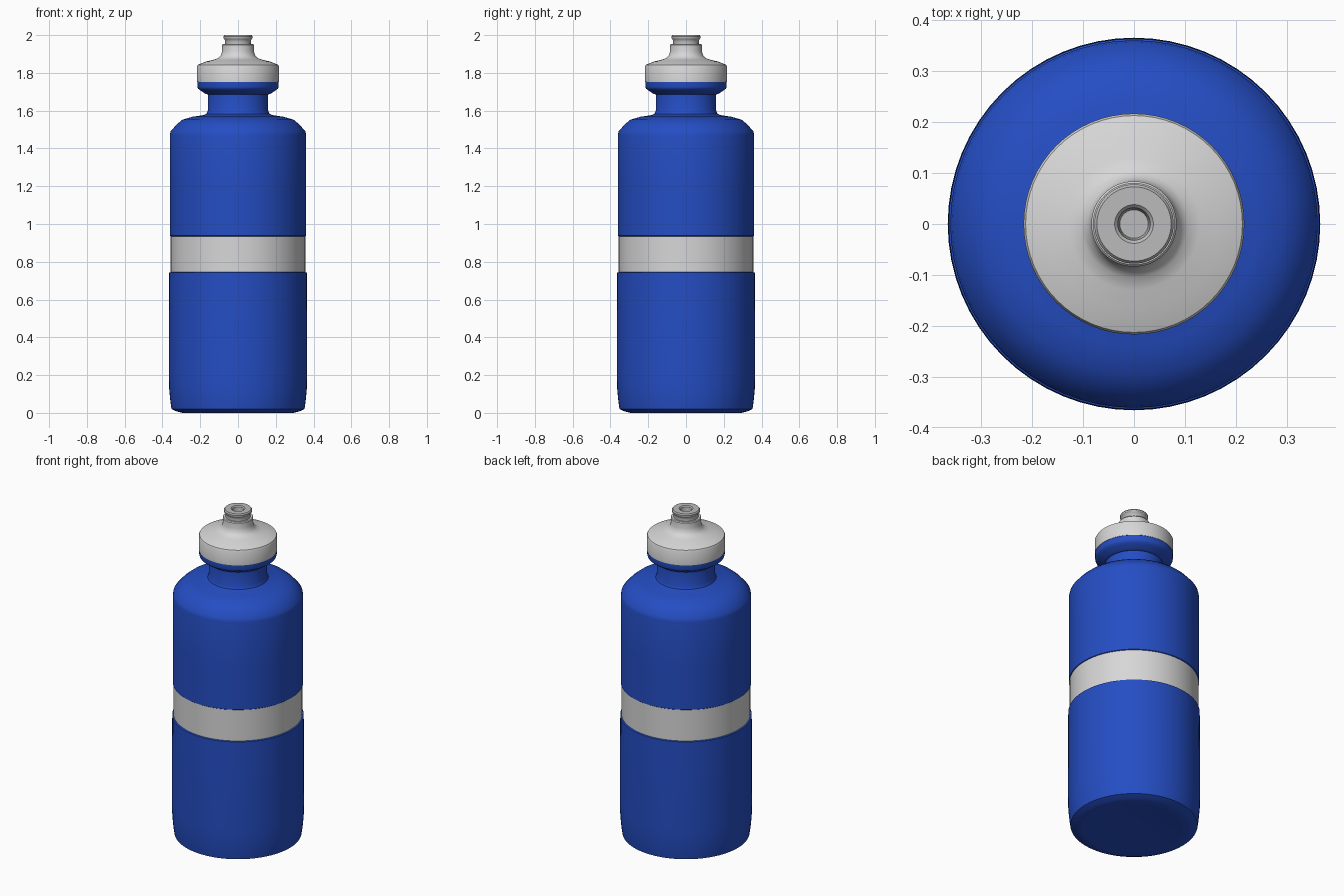
import bpy, bmesh, math

if "Cube" in bpy.data.objects:
    bpy.data.objects.remove(bpy.data.objects["Cube"])

SEGMENTS = 64


def material(name, rgb):
    m = bpy.data.materials.new(name)
    m.diffuse_color = (*rgb, 1.0)
    m.use_nodes = True
    m.node_tree.nodes["Principled BSDF"].inputs["Base Color"].default_value = m.diffuse_color
    return m


BLUE = material("blue plastic", (0.018, 0.075, 0.55))
WHITE = material("light grey plastic", (0.68, 0.68, 0.68))
GREY = material("nozzle grey plastic", (0.50, 0.50, 0.50))


def lathe(name, profile, mats, rule=None, angle=35):
    """Spin (radius, height) points round z; rule(height) picks the material."""
    bm = bmesh.new()
    rings = []
    for r, z in profile:
        if r == 0:
            rings.append([bm.verts.new((0, 0, z))] * SEGMENTS)
        else:
            rings.append([bm.verts.new((r * math.cos(2 * math.pi * i / SEGMENTS),
                                        r * math.sin(2 * math.pi * i / SEGMENTS), z))
                          for i in range(SEGMENTS)])
    for low, high in zip(rings, rings[1:]):
        for i in range(SEGMENTS):
            j = (i + 1) % SEGMENTS
            corners = list(dict.fromkeys((low[i], low[j], high[j], high[i])))
            f = bm.faces.new(corners)
            if rule:
                f.material_index = rule(f.calc_center_median().z)
    bmesh.ops.recalc_face_normals(bm, faces=bm.faces)
    me = bpy.data.meshes.new(name)
    bm.to_mesh(me)
    bm.free()
    for m in mats:
        me.materials.append(m)
    ob = bpy.data.objects.new(name, me)
    bpy.context.collection.objects.link(ob)
    bpy.ops.object.select_all(action='DESELECT')
    ob.select_set(True)
    bpy.context.view_layer.objects.active = ob
    bpy.ops.object.shade_smooth_by_angle(angle=math.radians(angle))
    return ob


# Bottle body with the recessed grip band
lathe("bottle_body", [
    (0, 0.005), (0.26, 0.005), (0.295, 0.0), (0.325, 0.008), (0.352, 0.02),
    (0.358, 0.06), (0.364, 0.125), (0.366, 0.20), (0.365, 0.60), (0.364, 0.742),
    (0.357, 0.745), (0.357, 0.935), (0.361, 0.938), (0.361, 1.20), (0.361, 1.47),
    (0.357, 1.49), (0.325, 1.527), (0.295, 1.552), (0.24, 1.568), (0.185, 1.576),
    (0.168, 1.582), (0.16, 1.60), (0.16, 1.69), (0, 1.69),
], [BLUE, WHITE], lambda z: 1 if 0.744 < z < 0.9355 else 0)

# Flared collar under the cap
lathe("neck_collar", [
    (0, 1.69), (0.16, 1.685), (0.173, 1.69), (0.20, 1.708), (0.212, 1.717),
    (0.215, 1.725), (0.215, 1.752), (0, 1.752),
], [BLUE])

# Screw cap with its domed top
lathe("screw_cap", [
    (0, 1.752), (0.217, 1.752), (0.217, 1.835), (0.213, 1.843), (0.17, 1.86),
    (0.13, 1.869), (0.105, 1.878), (0.091, 1.892), (0.084, 1.915),
    (0.084, 1.948), (0.08, 1.953), (0, 1.953),
], [WHITE])

# Pull nozzle with a drinking hole
lathe("nozzle", [
    (0, 1.95), (0.07, 1.95), (0.068, 1.965), (0.07, 1.975), (0.077, 1.983),
    (0.078, 1.993), (0.073, 2.0), (0.038, 2.0), (0.032, 1.994), (0.028, 1.965),
    (0, 1.965),
], [GREY])
